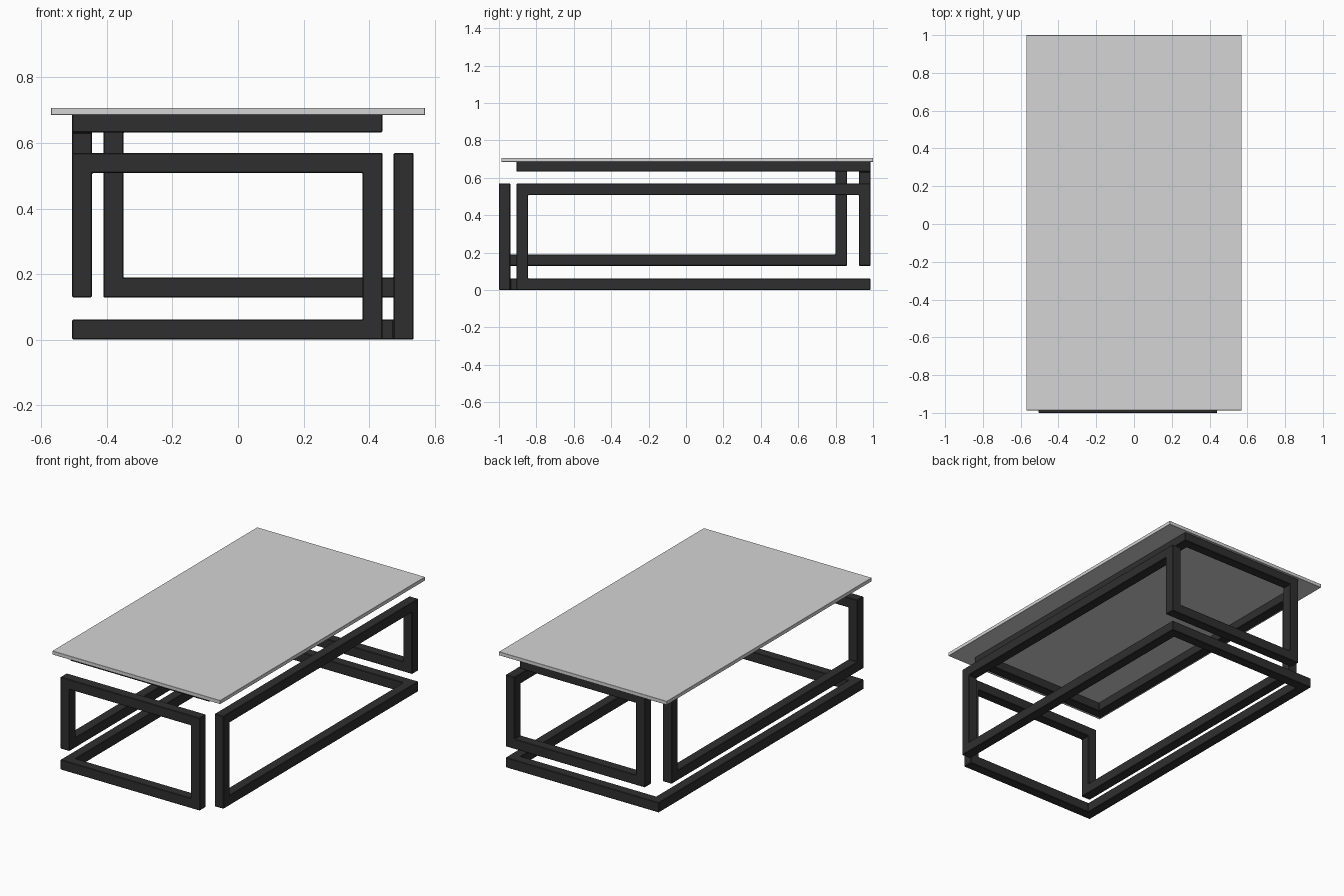
import bpy, bmesh
from mathutils import Vector

if "Cube" in bpy.data.objects:
    bpy.data.objects.remove(bpy.data.objects["Cube"])


def material(name, value):
    m = bpy.data.materials.new(name)
    m.diffuse_color = (value, value, value, 1)
    m.use_nodes = True
    m.node_tree.nodes["Principled BSDF"].inputs["Base Color"].default_value = m.diffuse_color
    return m


def make_object(name, bm, mat, bevel):
    bmesh.ops.recalc_face_normals(bm, faces=bm.faces[:])
    mesh = bpy.data.meshes.new(name)
    bm.to_mesh(mesh)
    bm.free()
    mesh.materials.append(mat)
    ob = bpy.data.objects.new(name, mesh)
    bpy.context.collection.objects.link(ob)
    mod = ob.modifiers.new("edge_softening", 'BEVEL')
    mod.width = bevel
    mod.segments = 1
    return ob


black = material("matt black metal", 0.028)
grey = material("pale grey top", 0.66)

# Base: one square bar folded into a closed loop with mitred corners
H = 0.0305
path = [Vector(p) for p in (
    (0.505, -0.875, 0.0315), (0.505, 0.955, 0.0315),     # floor frame
    (-0.475, 0.955, 0.0315), (-0.475, -0.97, 0.0315),
    (0.41, -0.97, 0.0315), (0.41, -0.97, 0.539),         # front frame
    (-0.475, -0.97, 0.539), (-0.475, -0.97, 0.16),
    (-0.475, 0.83, 0.16), (-0.475, 0.83, 0.663),         # left frame
    (-0.475, -0.875, 0.663), (0.41, -0.875, 0.663),      # top frame
    (0.41, 0.955, 0.663), (-0.38, 0.955, 0.663),
    (-0.38, 0.955, 0.16), (0.505, 0.955, 0.16),          # back frame
    (0.505, 0.955, 0.539), (0.505, -0.875, 0.539))]      # right frame

bm = bmesh.new()
n = len(path)
dirs = [(path[(i + 1) % n] - path[i]).normalized() for i in range(n)]
rings = []
for i, p in enumerate(path):
    d1, d2 = dirs[i - 1], dirs[i]
    side, mitre = d1.cross(d2) * H, (d1 - d2) * H
    rings.append([bm.verts.new(p + side * s + mitre * t)
                  for s, t in ((1, 1), (1, -1), (-1, -1), (-1, 1))])
for i in range(n):
    a, b, d = rings[i], rings[(i + 1) % n], dirs[i]

    def partner(v):
        # matching corner at the other end of the bar
        return min(b, key=lambda w: (w.co - v.co).cross(d).length)

    for k in range(4):
        u, v = a[k], a[(k + 1) % 4]
        bm.faces.new((u, v, partner(v), partner(u)))
make_object("folded_bar_base", bm, black, 0.003)

# Table top slab
bm = bmesh.new()
bmesh.ops.create_cube(bm, size=1)
bmesh.ops.scale(bm, vec=(1.14, 1.987, 0.022), verts=bm.verts)
bmesh.ops.translate(bm, vec=(0, 0.0065, 0.696), verts=bm.verts)
make_object("table_top", bm, grey, 0.001)
